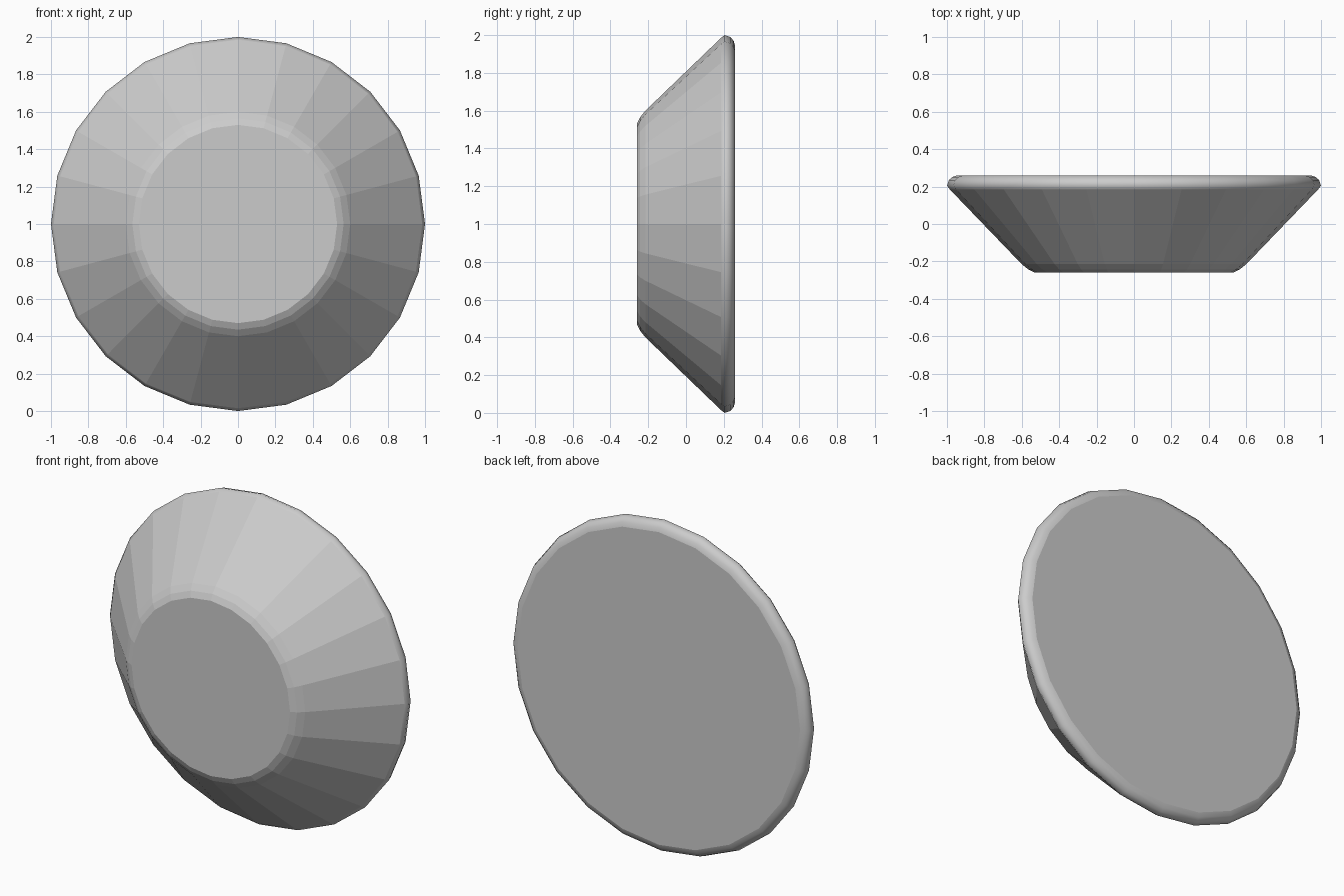
import bpy, bmesh
from math import cos, sin, tau

if "Cube" in bpy.data.objects:
    bpy.data.objects.remove(bpy.data.objects["Cube"])

SIDES = 24
CENTER_Z = 1.0

# Profile as (radius, y), from the small front face to the wide back face
profile = [(0.53, -0.26), (0.565, -0.243), (0.60, -0.215),
           (0.985, 0.185), (1.0, 0.205), (0.99, 0.235),
           (0.97, 0.252), (0.945, 0.26)]

bm = bmesh.new()
rings = [[bm.verts.new((r * cos(tau * i / SIDES), y, CENTER_Z + r * sin(tau * i / SIDES)))
          for i in range(SIDES)] for r, y in profile]

# Sloped side, front bevel and rounded rim
for k, (a, b) in enumerate(zip(rings, rings[1:])):
    for i in range(SIDES):
        j = (i + 1) % SIDES
        face = bm.faces.new((a[i], a[j], b[j], b[i]))
        face.smooth = k >= 3

# Flat front and back discs
bm.faces.new(rings[0])
bm.faces.new(rings[-1])
bmesh.ops.recalc_face_normals(bm, faces=bm.faces)

# Keep the rim's borders crisp
for ring in (rings[3], rings[-1]):
    for i in range(SIDES):
        bm.edges.get((ring[i], ring[(i + 1) % SIDES])).smooth = False

mesh = bpy.data.meshes.new("tapered_disc")
bm.to_mesh(mesh)
bm.free()
bpy.context.collection.objects.link(bpy.data.objects.new("tapered_disc", mesh))
